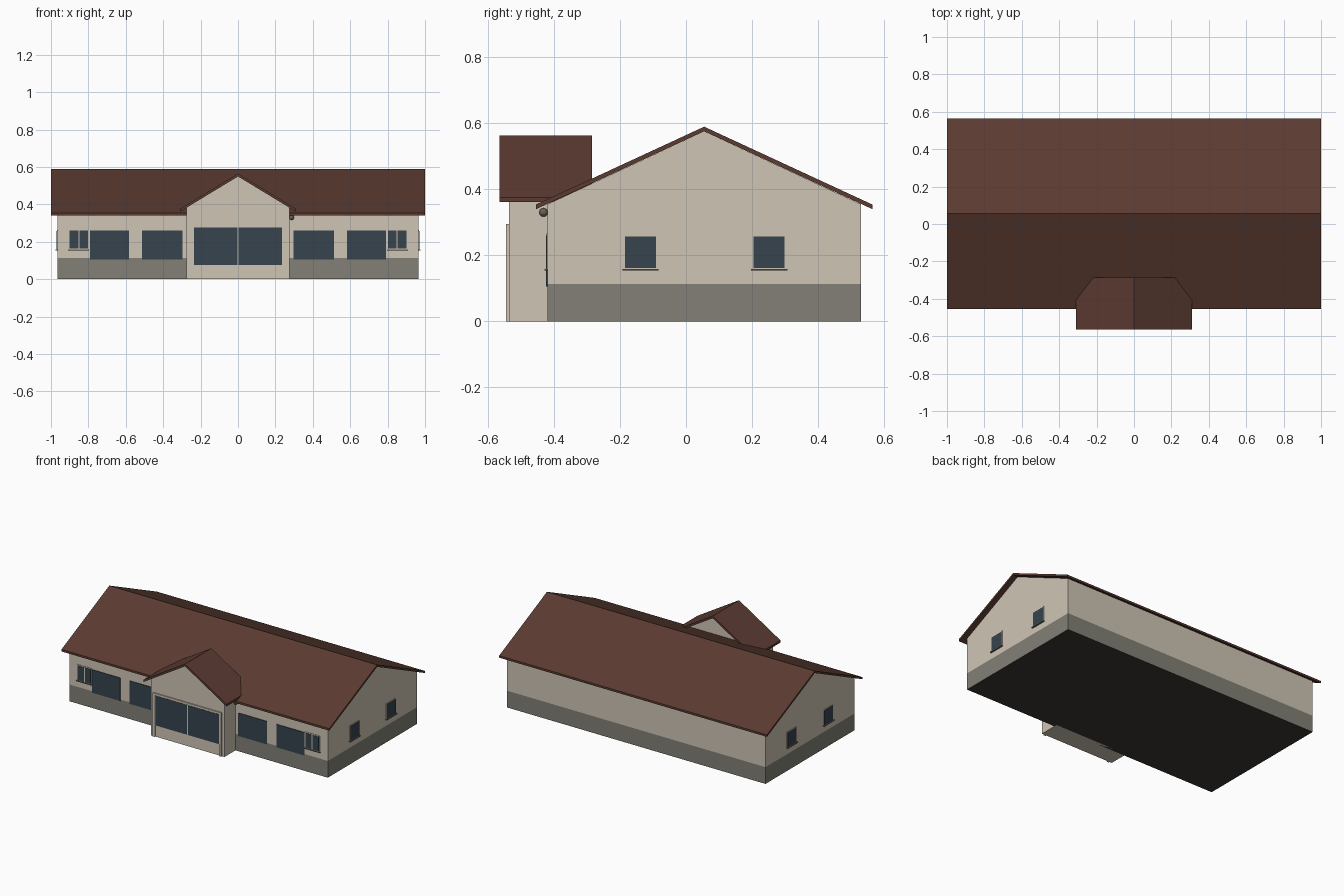
import bpy, bmesh

if "Cube" in bpy.data.objects:
    bpy.data.objects.remove(bpy.data.objects["Cube"])


def lin(c):
    c /= 255
    return c / 12.92 if c <= 0.04045 else ((c + 0.055) / 1.055) ** 2.4


def material(name, r, g, b):
    m = bpy.data.materials.new(name)
    m.diffuse_color = (lin(r), lin(g), lin(b), 1)
    m.use_nodes = True
    m.node_tree.nodes["Principled BSDF"].inputs["Base Color"].default_value = m.diffuse_color
    return m


CREAM = material("cream render", 206, 197, 181)
GREY = material("grey plinth", 130, 128, 118)
BROWN = material("brown roof", 91, 59, 50)
GLASS = material("dark glass", 54, 67, 77)
TRIM = material("dull trim", 104, 98, 88)
DARK = material("dark underside", 58, 56, 53)


def finish(name, bm, *mats):
    bmesh.ops.recalc_face_normals(bm, faces=bm.faces)
    me = bpy.data.meshes.new(name)
    bm.to_mesh(me)
    bm.free()
    for m in mats:
        me.materials.append(m)
    ob = bpy.data.objects.new(name, me)
    bpy.context.collection.objects.link(ob)
    return ob


def extrude(name, profile, axis, a, b, mat):
    """Extrude a 2D profile (u, z) along x or y from a to b."""
    bm = bmesh.new()
    place = (lambda u, z, t: (t, u, z)) if axis == 'x' else (lambda u, z, t: (u, t, z))
    f0 = [bm.verts.new(place(u, z, a)) for u, z in profile]
    f1 = [bm.verts.new(place(u, z, b)) for u, z in profile]
    bm.faces.new(f0)
    bm.faces.new(f1)
    n = len(profile)
    for i in range(n):
        j = (i + 1) % n
        bm.faces.new((f0[i], f0[j], f1[j], f1[i]))
    return finish(name, bm, mat)


def box(name, x0, x1, y0, y1, z0, z1, mat):
    return extrude(name, [(x0, z0), (x1, z0), (x1, z1), (x0, z1)], 'y', y0, y1, mat)


def roof(name, mid, half, ridge, eave, thick, axis, a, b):
    """Pitched slab with vertical cut eaves."""
    p = [(mid - half, eave), (mid, ridge), (mid + half, eave),
         (mid + half, eave - thick), (mid, ridge - thick), (mid - half, eave - thick)]
    return extrude(name, p, axis, a, b, BROWN)


# Main building: plinth with dark underside, gabled walls, roof
FRONT, BACK, SIDE = -0.42, 0.53, 0.965
plinth = box("plinth", -SIDE, SIDE, FRONT, BACK, 0, 0.113, GREY)
plinth.data.materials.append(DARK)
for f in plinth.data.polygons:
    if f.normal.z < -0.9:
        f.material_index = 1
extrude("walls", [(FRONT, 0.113), (BACK, 0.113), (BACK, 0.355), (0.055, 0.576),
                  (FRONT, 0.355)], 'x', -SIDE, SIDE, CREAM)
roof("main_roof", 0.055, 0.51, 0.59, 0.354, 0.014, 'x', -1, 1)

# Entrance porch with its own gable roof
extrude("porch_walls", [(-0.275, 0), (0.275, 0), (0.275, 0.383), (0, 0.549),
                        (-0.275, 0.383)], 'y', -0.537, -0.40, CREAM)
roof("porch_roof", 0, 0.31, 0.564, 0.376, 0.015, 'y', -0.565, -0.285)

# Entrance glazing and surround
for s in (-1, 1):
    xs = sorted((s * 0.004, s * 0.236))
    box("entrance_glass", *xs, -0.540, -0.536, 0.077, 0.277, GLASS)
    xs = sorted((s * 0.240, s * 0.256))
    box("entrance_post", *xs, -0.545, -0.536, 0, 0.295, CREAM)
box("entrance_lintel", -0.240, 0.240, -0.545, -0.536, 0.281, 0.295, CREAM)

# Front windows: two wide and one small double window on each side
for s in (-1, 1):
    for a, b in ((0.298, 0.512), (0.583, 0.792)):
        xs = sorted((s * a, s * b))
        box("wide_window", *xs, FRONT - 0.004, FRONT + 0.002, 0.105, 0.26, GLASS)
    xs = sorted((s * 0.797, s * 0.906))
    box("small_window_frame", *xs, FRONT - 0.003, FRONT + 0.002, 0.158, 0.266, CREAM)
    for a, b in ((0.803, 0.847), (0.853, 0.900)):
        xs = sorted((s * a, s * b))
        box("small_window_pane", *xs, FRONT - 0.005, FRONT + 0.002, 0.163, 0.26, GLASS)
    xs = sorted((s * 0.797, s * 0.91))
    box("small_window_sill", *xs, FRONT - 0.009, FRONT + 0.002, 0.154, 0.159, TRIM)

# Gable end windows
for s in (-1, 1):
    for c in (-0.138, 0.252):
        for name, w, z0, z1, out, mat in (
                ("side_window_frame", 0.052, 0.158, 0.263, 0.003, CREAM),
                ("side_window_pane", 0.047, 0.162, 0.257, 0.005, GLASS),
                ("side_window_sill", 0.055, 0.154, 0.159, 0.010, TRIM)):
            xs = sorted((s * (SIDE - 0.002), s * (SIDE + out)))
            box(name, *xs, c - w, c + w, z0, z1, mat)

# Small lamp under the eaves beside the porch
bm = bmesh.new()
bmesh.ops.create_uvsphere(bm, u_segments=12, v_segments=8, radius=0.013)
lamp = finish("eaves_lamp", bm, TRIM)
lamp.location = (0.287, -0.432, 0.33)
